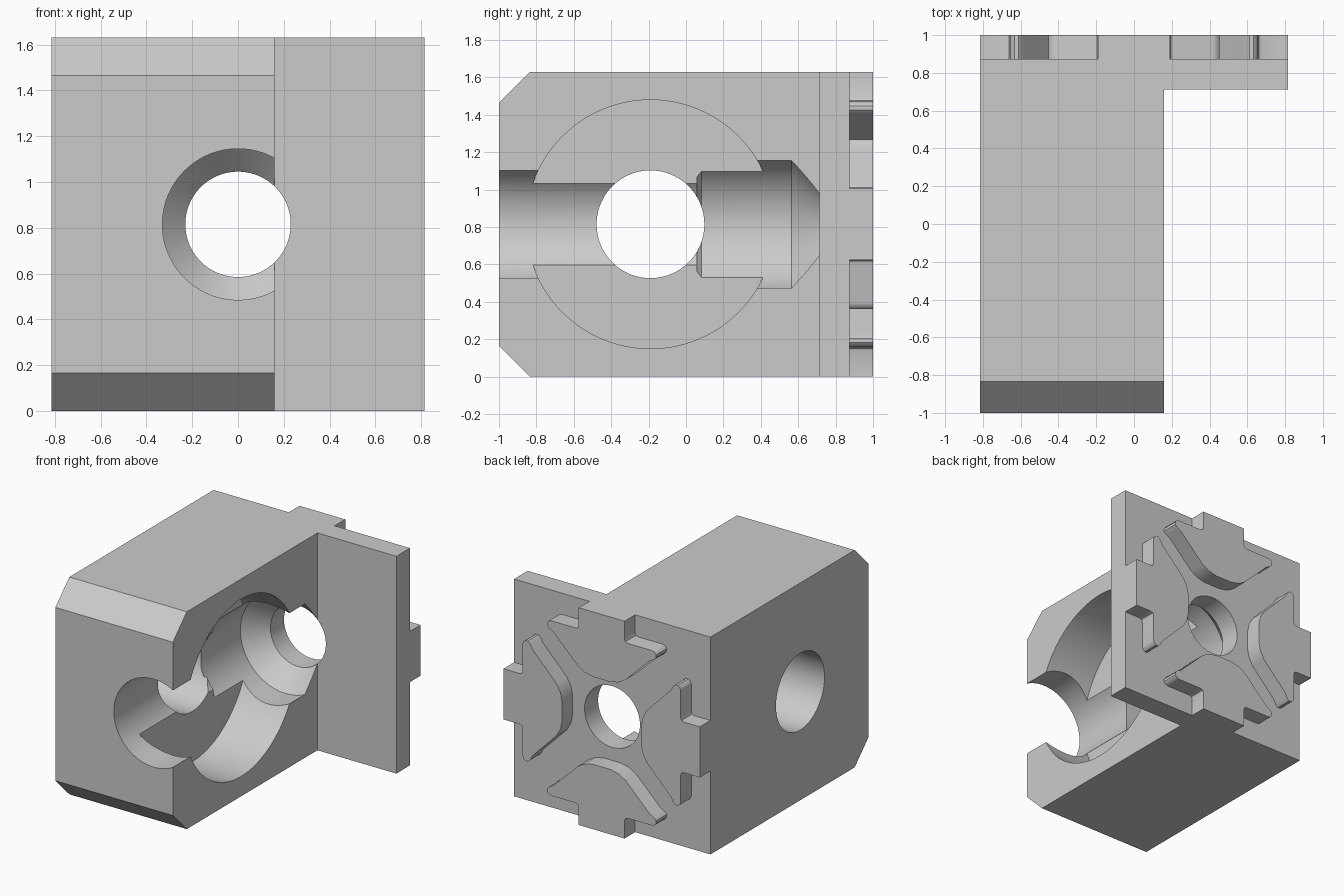
import bpy, bmesh, math
from mathutils import Matrix, Vector

cube = bpy.data.objects.get("Cube")
if cube:
    bpy.data.objects.remove(cube, do_unlink=True)

HALF = 0.815            # half width, and height of every bore axis
OPEN_X = 0.16           # open side of the block
PLATE_Y, PAD_Y = 0.713, 0.874
POCKET_Y = -0.19

grey = bpy.data.materials.new("machined grey")
grey.use_nodes = True
grey.diffuse_color = (0.6, 0.6, 0.6, 1)
grey.node_tree.nodes["Principled BSDF"].inputs["Base Color"].default_value = (0.6, 0.6, 0.6, 1)


def finish(name, bm):
    bmesh.ops.recalc_face_normals(bm, faces=bm.faces)
    mesh = bpy.data.meshes.new(name)
    bm.to_mesh(mesh)
    bm.free()
    mesh.materials.append(grey)
    obj = bpy.data.objects.new(name, mesh)
    bpy.context.scene.collection.objects.link(obj)
    return obj


def prism(name, points, sweep):
    """Extrude a closed outline of 3D points along a vector."""
    bm = bmesh.new()
    face = bm.faces.new([bm.verts.new(p) for p in points])
    new = bmesh.ops.extrude_face_region(bm, geom=[face])["geom"]
    bmesh.ops.translate(bm, vec=sweep, verts=[g for g in new if isinstance(g, bmesh.types.BMVert)])
    return finish(name, bm)


def lathe(name, profile, turn, origin, steps=96):
    """Revolve (radius, distance) pairs into a closed solid."""
    bm = bmesh.new()
    rings = []
    for r, d in profile:
        angles = [math.tau * i / steps for i in range(steps)]
        rings.append([bm.verts.new((r * math.cos(a), r * math.sin(a), d)) for a in angles])
    for low, high in zip(rings, rings[1:]):
        for i in range(steps):
            j = (i + 1) % steps
            bm.faces.new((low[i], low[j], high[j], high[i]))
    bm.faces.new(rings[0])
    bm.faces.new(rings[-1])
    bmesh.ops.transform(bm, matrix=Matrix.Translation(origin) @ turn, verts=bm.verts)
    return finish(name, bm)


def combine(target, tool, operation):
    mod = target.modifiers.new(tool.name, 'BOOLEAN')
    mod.operation, mod.solver, mod.object = operation, 'EXACT', tool
    bpy.context.view_layer.objects.active = target
    bpy.ops.object.modifier_apply(modifier=mod.name)
    bpy.data.objects.remove(tool, do_unlink=True)


# Block with chamfered front edges, joined to the back plate
C, TOP = 0.165, 2 * HALF
side = [(PAD_Y, 0), (PAD_Y, TOP), (C - 1, TOP), (-1, TOP - C), (-1, C), (C - 1, 0)]
body = prism("housing_body", [(-HALF, y, z) for y, z in side], (HALF + OPEN_X, 0, 0))
plate = [(-HALF, PLATE_Y), (HALF, PLATE_Y), (HALF, PAD_Y), (-HALF, PAD_Y)]
combine(body, prism("back_plate", [(x, y, 0) for x, y in plate], (0, 0, TOP)), 'UNION')

# Round pocket, cross hole and stepped main bore
along_x = Matrix.Rotation(math.pi / 2, 4, 'Y')
along_y = Matrix.Rotation(-math.pi / 2, 4, 'X')
center = Vector((0, POCKET_Y, HALF))
bore = [(0.33, -1.1), (0.33, 0.06), (0.355, 0.06), (0.376, 0.083), (0.376, 0.565),
        (0.23, PLATE_Y), (0.23, 1.1)]
cutters = [
    lathe("pocket_cutter", [(0.665, -0.247), (0.665, 0.3)], along_x, center),
    lathe("cross_hole_cutter", [(0.288, -1), (0.288, 0.5)], along_x, center),
    lathe("bore_cutter", bore, along_y, (0, 0, HALF)),
]
for cutter in cutters:
    combine(body, cutter, 'DIFFERENCE')

# Four raised pads around the bore on the back, each with an outer tab
half_pad = [(0.07, 0.328), (0.14, 0.343), (0.2, 0.378), (0.4, 0.575), (0.435, 0.592),
            (0.452, 0.612), (0.452, 0.632), (0.44, 0.648), (0.42, 0.656),
            (0.215, 0.656), (0.197, 0.663), (0.19, 0.68), (0.19, HALF)]
outline = half_pad + [(-w, r) for w, r in reversed(half_pad)]
parts = [body]
for i, name in enumerate(("top", "right", "bottom", "left")):
    spin = Matrix.Rotation(-i * math.pi / 2, 3, 'Y')
    points = [spin @ Vector((w, PAD_Y, r)) + Vector((0, 0, HALF)) for w, r in outline]
    parts.append(prism(name + "_pad", points, (0, 1 - PAD_Y, 0)))

# Smooth the bores and rounded ends, keep machined edges crisp
bpy.ops.object.select_all(action='DESELECT')
for part in parts:
    part.select_set(True)
bpy.context.view_layer.objects.active = body
bpy.ops.object.shade_smooth_by_angle(angle=math.radians(32))
